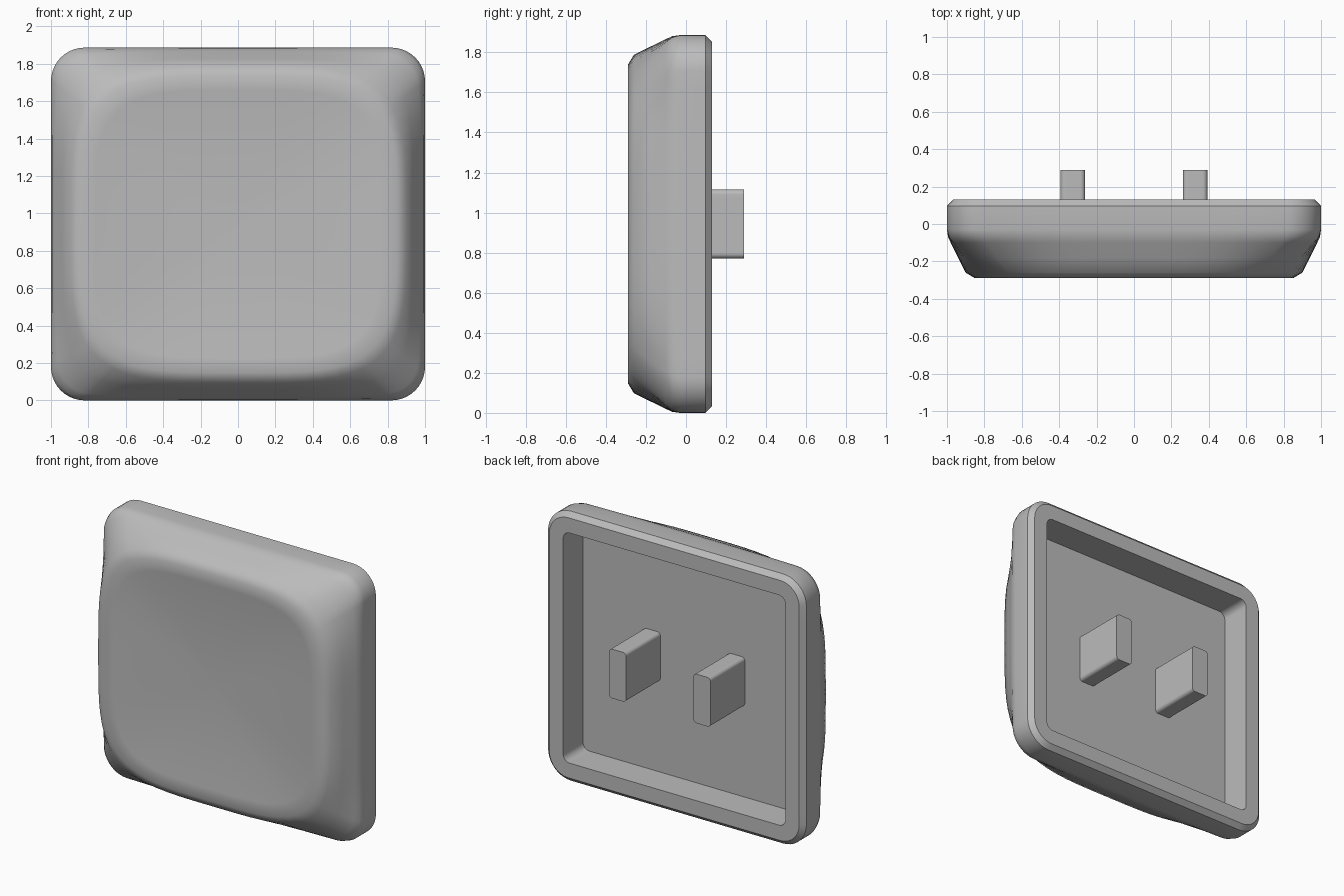
import bpy, bmesh, math
from mathutils import Vector

cube = bpy.data.objects.get("Cube")
if cube:
    bpy.data.objects.remove(cube, do_unlink=True)

HX, HZ = 1.0, 0.943       # half width and half height of the cap
FLOOR_Y = -0.09           # bottom of the rear recess
SIDE, ARC = 16, 10        # samples on each straight side and corner

grey = bpy.data.materials.new("plain grey")
grey.use_nodes = True
colour = (0.5, 0.5, 0.5, 1.0)
grey.diffuse_color = colour
grey.node_tree.nodes["Principled BSDF"].inputs["Base Color"].default_value = colour


def rounded_rect(hx, hz, r):
    """Rounded rectangle outline, always with the same number of points."""
    corners = []
    for q, (sx, sz) in enumerate([(1, 1), (-1, 1), (-1, -1), (1, -1)]):
        c = Vector((sx * (hx - r), sz * (hz - r)))
        for i in range(ARC + 1):
            a = math.pi / 2 * (q + i / ARC)
            corners.append(c + r * Vector((math.cos(a), math.sin(a))))
    pts = []
    for i, p in enumerate(corners):
        pts.append(p)
        if i % (ARC + 1) == ARC:
            nxt = corners[(i + 1) % len(corners)]
            pts += [p.lerp(nxt, k / SIDE) for k in range(1, SIDE)]
    return pts


def squircle(points, a, b, n):
    """Project points radially onto a superellipse."""
    return [p / (abs(p.x / a) ** n + abs(p.y / b) ** n) ** (1 / n) for p in points]


def finish(name, bm):
    bmesh.ops.recalc_face_normals(bm, faces=bm.faces)
    mesh = bpy.data.meshes.new(name)
    bm.to_mesh(mesh)
    bm.free()
    mesh.materials.append(grey)
    obj = bpy.data.objects.new(name, mesh)
    bpy.context.collection.objects.link(obj)
    bpy.ops.object.select_all(action='DESELECT')
    obj.select_set(True)
    bpy.context.view_layer.objects.active = obj
    bpy.ops.object.shade_smooth_by_angle(angle=math.radians(38))
    return obj


def loft(name, rings):
    """Skin a list of (outline, y function) rings and close both ends."""
    bm = bmesh.new()
    loops = [[bm.verts.new((p.x, y(p), p.y + HZ)) for p in pts] for pts, y in rings]
    for a, b in zip(loops, loops[1:]):
        for i in range(len(a)):
            j = (i + 1) % len(a)
            bm.faces.new((a[i], a[j], b[j], b[i]))
    bm.faces.new(loops[0])
    bm.faces.new(loops[-1])
    return finish(name, bm)


def flat(y):
    return lambda p: y


def dish(p):
    return -0.29 + 0.04 * max(0, 1 - (abs(p.x / 0.85) ** 4 + abs(p.y / 0.795) ** 4) ** 0.5)


# Cap: recess, rim, chamfer, straight side, sloped shoulder, dished front
outer = rounded_rect(HX, HZ, 0.18)
shoulder = squircle(outer, 0.9, 0.845, 4)
edge = squircle(outer, 0.85, 0.795, 4)
recess = rounded_rect(0.86, 0.805, 0.05)
rings = [
    (recess, flat(FLOOR_Y)),
    (recess, flat(0.13)),
    (rounded_rect(HX - 0.033, HZ - 0.033, 0.147), flat(0.13)),
    (outer, flat(0.097)),
]
for y, t in [(-0.03, 0), (-0.07, 0.06), (-0.10, 0.2), (-0.18, 0.6), (-0.26, 1)]:
    rings.append(([p.lerp(q, t) for p, q in zip(outer, shoulder)], flat(y)))
rings.append((edge, flat(-0.29)))
for s in (0.9, 0.75, 0.6, 0.45, 0.3, 0.15, 0.03):
    rings.append(([p * s for p in edge], dish))
loft("cap", rings)

# Two mounting prongs on the recess floor
for side, x in (("left", 0.327), ("right", -0.327)):
    outline = [p + Vector((x, 0)) for p in rounded_rect(0.066, 0.172, 0.025)]
    loft(side + "_prong", [(outline, flat(FLOOR_Y - 0.01)), (outline, flat(0.29))])
